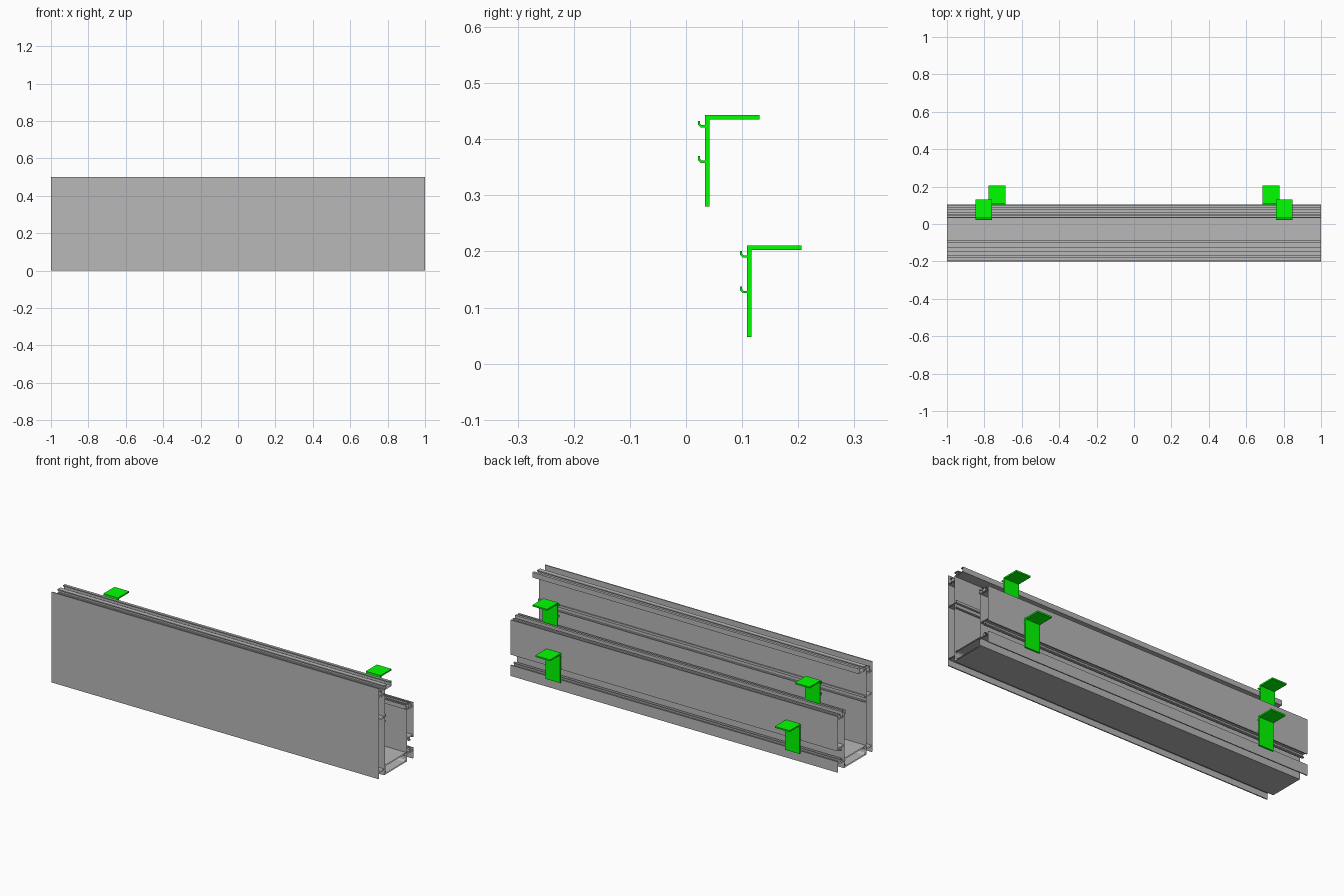
import bpy, math
from mathutils import Vector

if "Cube" in bpy.data.objects:
    bpy.data.objects.remove(bpy.data.objects["Cube"])

T = 0.006


def material(name, color):
    m = bpy.data.materials.new(name)
    m.diffuse_color = color
    m.use_nodes = True
    m.node_tree.nodes["Principled BSDF"].inputs["Base Color"].default_value = m.diffuse_color
    return m


green = material("bracket_green", (0, 1, 0, 1))
grey = material("rail_grey", (0.48, 0.48, 0.48, 1))


def outline(path, t):
    """Closed outline of a (y, z) path thickened by t."""
    pts = [Vector(p) for p in path]
    left, right = [], []
    for i, p in enumerate(pts):
        dirs = []
        if i > 0:
            dirs.append((p - pts[i - 1]).normalized())
        if i < len(pts) - 1:
            dirs.append((pts[i + 1] - p).normalized())
        ns = [Vector((-d.y, d.x)) for d in dirs]
        n = sum(ns, Vector((0, 0))).normalized()
        n = n * (t / 2 / max(0.3, n.dot(ns[0])))
        left.append(p + n)
        right.append(p - n)
    return left + right[::-1]


def extrude(name, loops, x0, x1, mat, caps=False):
    """Sweep closed (y, z) loops along x."""
    verts, faces = [], []
    for loop in loops:
        b, n = len(verts), len(loop)
        verts += [(x0, p[0], p[1]) for p in loop] + [(x1, p[0], p[1]) for p in loop]
        faces += [(b + i, b + (i + 1) % n, b + n + (i + 1) % n, b + n + i) for i in range(n)]
        if caps:
            faces += [tuple(range(b, b + n))[::-1], tuple(range(b + n, b + 2 * n))]
    me = bpy.data.meshes.new(name)
    me.from_pydata(verts, [], faces)
    me.materials.append(mat)
    ob = bpy.data.objects.new(name, me)
    bpy.context.collection.objects.link(ob)
    return ob


def rail(name, paths):
    return extrude(name, [outline(p, T) for p in paths], -1, 1, grey)


def rounded(y0, y1, z0, z1, r):
    pts = []
    for cy, cz, a in ((y1 - r, z1 - r, 0), (y0 + r, z1 - r, 90), (y0 + r, z0 + r, 180), (y1 - r, z0 + r, 270)):
        for k in range(5):
            t = math.radians(a + k * 22.5)
            pts.append((cy + r * math.cos(t), cz + r * math.sin(t)))
    return pts


# Tall front rail: face plate, back wall, webs, lipped top channel, hook ledges
rail("front_rail", [
    [(-.197, 0), (-.197, .5)],
    [(-.148, .003), (-.148, .475)],
    [(-.197, .45), (-.148, .45)],
    [(-.15, .494), (-.137, .494), (-.137, .475), (-.088, .475), (-.088, .497), (-.1, .497)],
    [(-.148, .475), (-.137, .475)],
    [(-.137, .494), (-.125, .494)],
    [(-.197, .325), (-.148, .325)],
    [(-.148, .325), (-.136, .325), (-.136, .335)],
    [(-.148, .298), (-.136, .298)],
    [(-.197, .035), (-.148, .035)],
    [(-.172, .45), (-.172, .475), (-.182, .475)],
])

# Low rear rail: split outer plate with a slot, inner wall, webs and lips
rail("rear_rail", [
    [(.102, .118), (.102, .31)],
    [(.102, 0), (.102, .06)],
    [(.045, .003), (.045, .31)],
    [(.045, .29), (.102, .29)],
    [(.035, .32), (.035, .3), (.045, .3)],
    [(.052, .318), (.062, .318), (.062, .29)],
    [(.08, .29), (.08, .308), (.088, .308)],
    [(.045, .13), (.102, .13)],
    [(.07, .13), (.07, .112), (.08, .112)],
    [(.045, .045), (.102, .045)],
    [(.07, .045), (.07, .062), (.08, .062)],
])

# Hollow floor joining the two rails
extrude("floor_box", [
    [(-.148, .003), (.045, .003), (.045, .055), (-.148, .055)],
    rounded(-.14, .038, .009, .049, .015)[::-1],
], -1, 1, grey)


# Angle brackets with two J hooks each, mirrored left and right
def bracket(name, x, y, z):
    loops = [[(y, z), (y + .008, z), (y + .008, z + .155), (y + .097, z + .155),
              (y + .097, z + .163), (y, z + .163)]]
    for h in (.08, .143):
        hook = [(y, z + h), (y - .007, z + h), (y - .011, z + h + .004),
                (y - .011, z + h + .010)]
        loops.append(outline(hook, .004))
    extrude(name, loops, x - .045, x + .045, green, True)


for side, s in (("left", -1), ("right", 1)):
    bracket("upper_bracket_" + side, s * .803, .034, .28)
    bracket("lower_bracket_" + side, s * .733, .109, .048)
